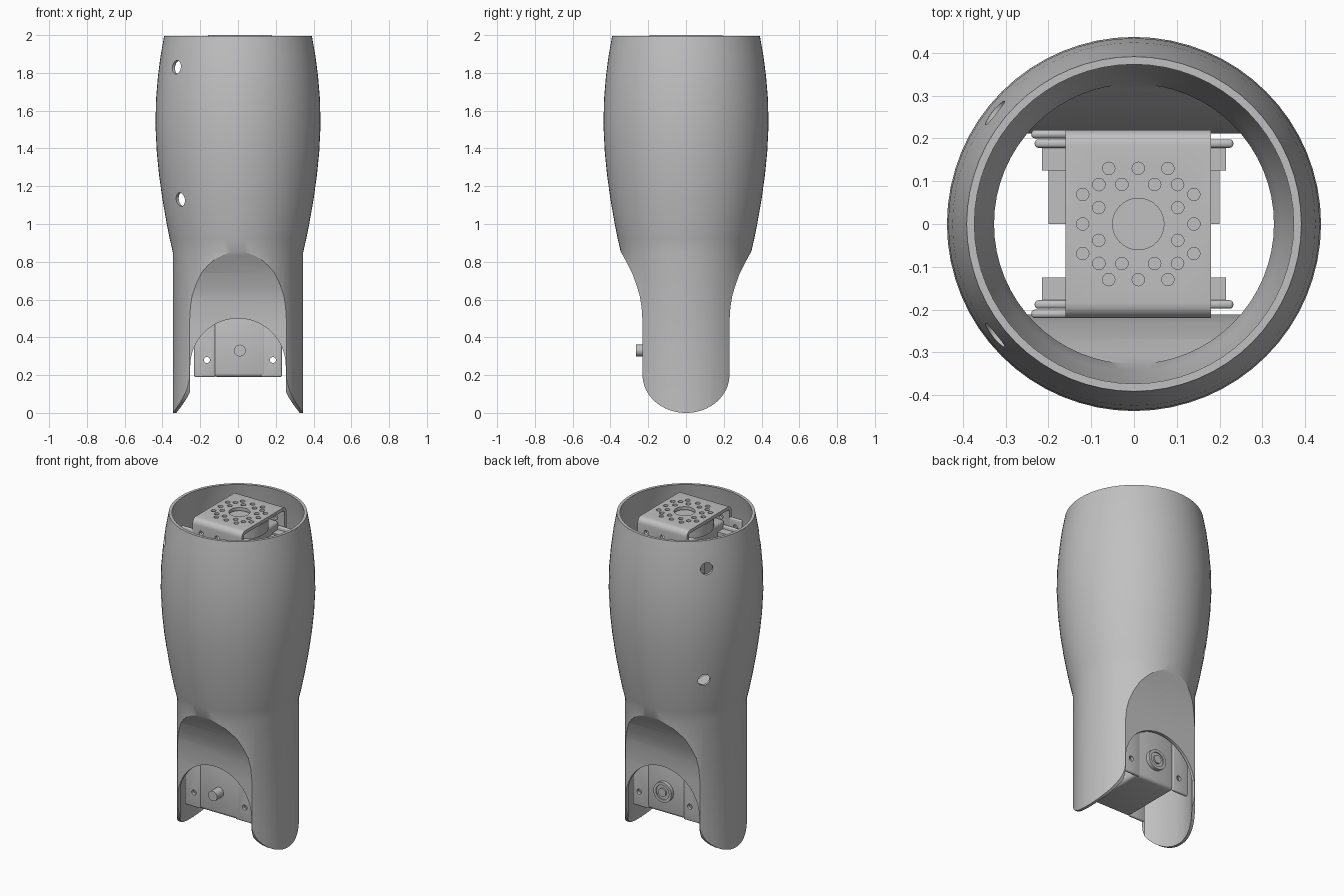
import bpy, bmesh, math
from mathutils import Vector, Matrix

cube = bpy.data.objects.get("Cube")
if cube:
    bpy.data.objects.remove(cube, do_unlink=True)

grey = bpy.data.materials.new("plain grey")
grey.use_nodes = True
grey.diffuse_color = (0.53, 0.53, 0.53, 1)
grey.node_tree.nodes["Principled BSDF"].inputs["Base Color"].default_value = (0.53, 0.53, 0.53, 1)


def finish(name, bm):
    bmesh.ops.recalc_face_normals(bm, faces=bm.faces)
    mesh = bpy.data.meshes.new(name)
    bm.to_mesh(mesh)
    bm.free()
    mesh.materials.append(grey)
    obj = bpy.data.objects.new(name, mesh)
    bpy.context.collection.objects.link(obj)
    return obj


def select(obj):
    bpy.ops.object.select_all(action='DESELECT')
    obj.select_set(True)
    bpy.context.view_layer.objects.active = obj


def smooth(obj, angle=30):
    select(obj)
    bpy.ops.object.shade_smooth_by_angle(angle=math.radians(angle))


def combine(target, cutter, operation='DIFFERENCE'):
    select(target)
    mod = target.modifiers.new("cut", 'BOOLEAN')
    mod.operation, mod.object, mod.solver = operation, cutter, 'EXACT'
    bpy.ops.object.modifier_apply(modifier=mod.name)
    bpy.data.objects.remove(cutter, do_unlink=True)


def revolve(name, profile, sides=64):
    bm = bmesh.new()
    rings = [[bm.verts.new((r * math.cos(math.tau * i / sides), r * math.sin(math.tau * i / sides), z))
              for i in range(sides)] for r, z in profile]
    for low, high in zip(rings, rings[1:]):
        for i in range(sides):
            j = (i + 1) % sides
            bm.faces.new((low[i], low[j], high[j], high[i]))
    bm.faces.new(rings[0])
    bm.faces.new(rings[-1])
    return finish(name, bm)


def prism(name, points, axis, start, end):
    """Extrude an outline of (side, height) points along x or y."""
    bm = bmesh.new()
    place = (lambda s, z: (start, s, z)) if axis == 'x' else (lambda s, z: (s, start, z))
    face = bm.faces.new([bm.verts.new(place(s, z)) for s, z in points])
    new = bmesh.ops.extrude_face_region(bm, geom=[face])["geom"]
    step = Vector((end - start, 0, 0) if axis == 'x' else (0, end - start, 0))
    bmesh.ops.translate(bm, vec=step, verts=[v for v in new if isinstance(v, bmesh.types.BMVert)])
    return finish(name, bm)


def rod(name, centre, direction, radius, length, sides=24):
    bm = bmesh.new()
    turn = Vector(direction).to_track_quat('Z', 'Y').to_matrix().to_4x4()
    bmesh.ops.create_cone(bm, cap_ends=True, segments=sides, radius1=radius, radius2=radius,
                          depth=length, matrix=Matrix.Translation(centre) @ turn)
    return finish(name, bm)


def box(name, low, high, bevel=0.0):
    bm = bmesh.new()
    bmesh.ops.create_cube(bm, size=1)
    for v in bm.verts:
        v.co = [a + (b - a) * (c + 0.5) for a, b, c in zip(low, high, v.co)]
    obj = finish(name, bm)
    if bevel:
        mod = obj.modifiers.new("rounding", 'BEVEL')
        mod.width, mod.segments = bevel, 3
        select(obj)
        bpy.ops.object.modifier_apply(modifier=mod.name)
        smooth(obj, 40)
    return obj


# Barrel shell: revolved outline trimmed by a scooped side outline
barrel = [(0.345, 0.85), (0.361, 0.92), (0.377, 1.0), (0.4, 1.13), (0.418, 1.26), (0.43, 1.38),
          (0.437, 1.52), (0.434, 1.66), (0.424, 1.78), (0.41, 1.89), (0.391, 1.995)]
scoop = [(0.23, 0.48), (0.235, 0.56), (0.245, 0.62), (0.26, 0.67), (0.285, 0.74),
         (0.316, 0.8), (0.343, 0.85), (0.375, 0.91), (0.6, 0.97), (0.6, 2.2)]


def mirrored(half):
    return half + [(-s, z) for s, z in reversed(half)]


tip = [(0.23 * math.sin(t * math.pi / 32), 0.2 - 0.2 * math.cos(t * math.pi / 32)) for t in range(1, 17)]
shell = revolve("barrel_shell", [(0.345, -0.05)] + barrel)
combine(shell, prism("side_trim", mirrored([(0.001, 0)] + tip + scoop), 'x', -0.7, 0.7), 'INTERSECT')

wall = 0.018
hollow = revolve("hollow", [(0.345 - wall, -0.1)] + [(r - wall, z) for r, z in barrel] + [(0.37, 2.1)])
inner = [(0.23 - wall, -0.2)] + [(s - wall, z) for s, z in scoop]
combine(hollow, prism("inner_trim", mirrored(inner), 'x', -0.7, 0.7), 'INTERSECT')
combine(shell, hollow)

# Arched opening between the two prongs
arch = [(0.253 * math.cos(math.pi * i / 32), 0.247 + 0.253 * math.sin(math.pi * i / 32)) for i in range(33)]
combine(shell, prism("arch_cutter", [(0.253, -0.1)] + arch + [(-0.253, -0.1)], 'y', -0.5, 0.5))

# Screw holes in the barrel wall
for x, y, z in ((-0.325, 0.26, 1.83), (-0.308, 0.26, 1.13)):
    for side in (-1, 1):
        combine(shell, rod("hole_cutter", (x, y * side, z), (x, y * side, 0), 0.036, 0.16))
smooth(shell, 25)


def motor(label, z, height):
    """Servo body with drilled mounting ears on both ends."""
    box(label + "_motor_body", (-0.13, -0.2, z), (0.15, 0.195, z + height), 0.02)
    for side, sx in (("left", 1), ("right", -1)):
        for end, sy in (("front", -1), ("back", 1)):
            xs = sorted((0.12 * sx, 0.232 * sx))
            ys = sorted((0.178 * sy, 0.198 * sy))
            ear = box(f"{label}_{end}_{side}_ear", (xs[0], ys[0], z), (xs[1], ys[1], z + height - 0.03), 0.008)
            combine(ear, rod("ear_hole", (0.01 + 0.175 * sx, 0.19 * sy, z + 0.09), (0, 1, 0), 0.016, 0.2))
            # Spacer block behind each ear, above the screw hole
            xs = sorted((0.12 * sx, 0.215 * sx))
            ys = sorted((0.125 * sy, 0.18 * sy))
            box(f"{label}_{end}_{side}_spacer", (xs[0], ys[0], z + 0.12), (xs[1], ys[1], z + height - 0.05))
        xs = sorted((0.12 * sx, 0.2 * sx))
        box(f"{label}_{side}_side_plate", (xs[0], 0, z + 0.12), (xs[1], 0.13, z + height - 0.06))


motor("lower", 0.19, 0.36)
motor("upper", 1.55, 0.36)

# Output pin on the front of the lower motor, horn on its back
smooth(rod("front_pin", (0.01, -0.222, 0.33), (0, 1, 0), 0.031, 0.084))
horn = rod("back_horn", (0.01, 0.204, 0.33), (0, 1, 0), 0.062, 0.03, 32)
combine(horn, rod("horn_recess", (0.01, 0.222, 0.33), (0, 1, 0), 0.045, 0.02, 32))
smooth(horn)
smooth(rod("horn_screw", (0.01, 0.208, 0.33), (0, 1, 0), 0.026, 0.028))

# Folded bracket over the upper motor
bend = [(0.185 + 0.035 * math.cos(a * math.pi / 12), 1.965 + 0.035 * math.sin(a * math.pi / 12)) for a in range(7)]
fold = [(0.185 + 0.015 * math.cos(a * math.pi / 12), 1.965 + 0.015 * math.sin(a * math.pi / 12)) for a in range(7)]
outer = [(0.22, 1.66)] + bend
inside = [(0.2, 1.66)] + fold
bracket = prism("top_bracket", mirrored(outer) + list(reversed(mirrored(inside))), 'x', -0.16, 0.18)

# Drilled pattern: centre bore and three rings of small holes
combine(bracket, rod("bore", (0.01, 0, 2), (0, 0, 1), 0.06, 0.1, 40))
rings = [(0.1, 22.5 + 45 * i) for i in range(8)] + [(0.13, 45 * i) for i in range(8)]
rings += [(0.147, 90 * i + a) for i in range(4) for a in (28, 62)]
for radius, angle in rings:
    a = math.radians(angle)
    combine(bracket, rod("drill", (0.01 + radius * math.cos(a), radius * math.sin(a), 2), (0, 0, 1), 0.0145, 0.1, 16))
for x in (-0.1, 0.01, 0.12):
    combine(bracket, rod("drill", (x, 0, 1.92), (0, 1, 0), 0.0145, 0.6, 16))
smooth(bracket)

# Bracket wings and the hub under the drilled plate
for end, sy in (("front", -1), ("back", 1)):
    ys = sorted((0.2 * sy, 0.22 * sy))
    wing = box(f"bracket_{end}_wing", (-0.24, ys[0], 1.7), (-0.15, ys[1], 1.93), 0.009)
    combine(wing, rod("wing_hole", (-0.2, 0.21 * sy, 1.88), (0, 1, 0), 0.0145, 0.2, 16))
smooth(rod("bracket_hub", (0.01, 0, 1.937), (0, 0, 1), 0.165, 0.07, 40))
